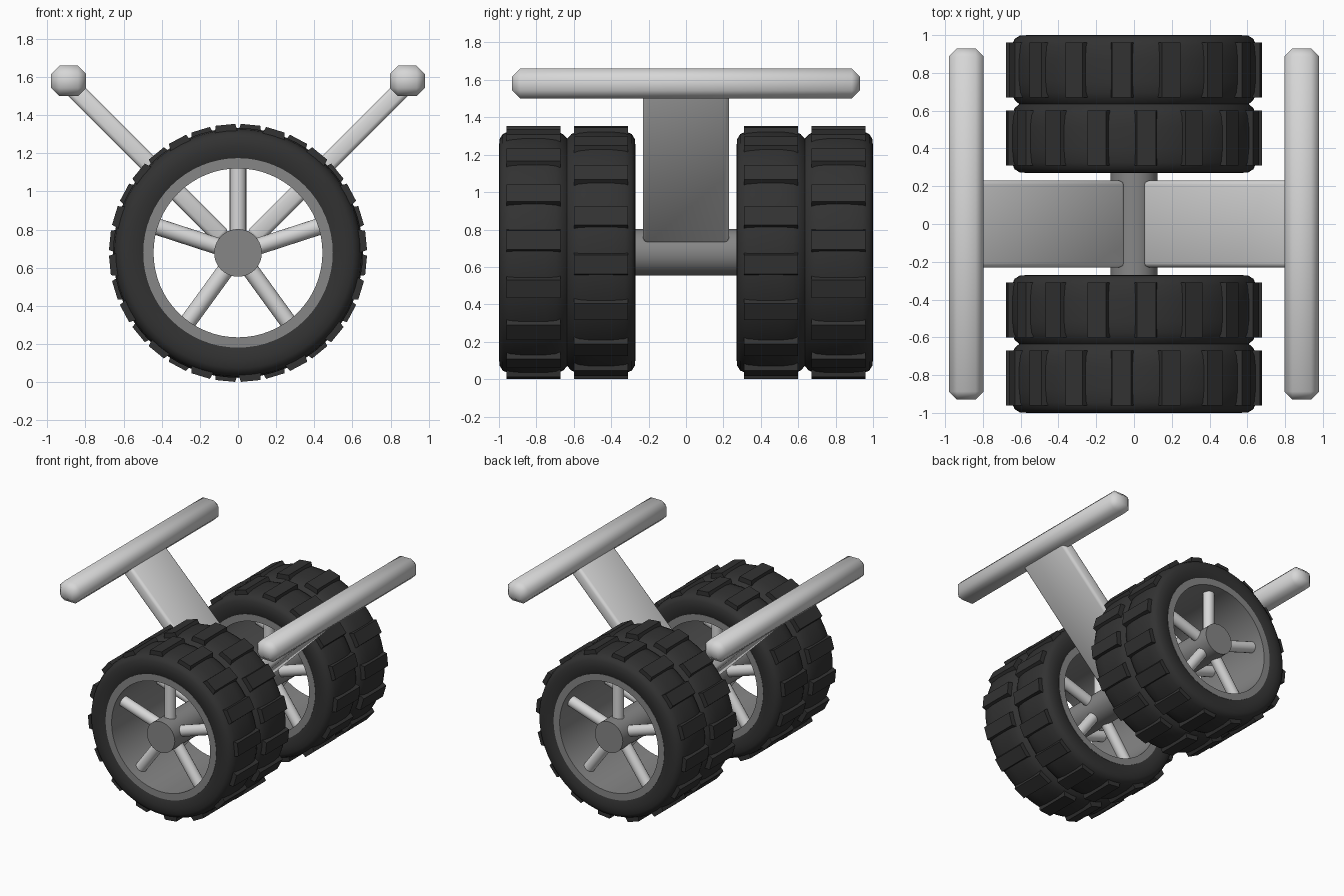
import bpy, bmesh, math
from mathutils import Matrix, Vector

if "Cube" in bpy.data.objects:
    bpy.data.objects.remove(bpy.data.objects["Cube"])

CZ = 0.678  # axle height


def mat(name, v):
    m = bpy.data.materials.new(name)
    m.diffuse_color = (v, v, v, 1)
    m.use_nodes = True
    m.node_tree.nodes["Principled BSDF"].inputs["Base Color"].default_value = m.diffuse_color
    return m


RUBBER = mat("black rubber", 0.032)
GREY = mat("mid grey", 0.24)
LIGHT = mat("light grey", 0.68)


def finish(bm, name, material, angle=40):
    bmesh.ops.recalc_face_normals(bm, faces=bm.faces)
    me = bpy.data.meshes.new(name)
    bm.to_mesh(me)
    bm.free()
    me.polygons.foreach_set("use_smooth", [True] * len(me.polygons))
    me.set_sharp_from_angle(angle=math.radians(angle))
    me.materials.append(material)
    ob = bpy.data.objects.new(name, me)
    bpy.context.collection.objects.link(ob)
    return ob


def polar(r, a, y):
    return Vector((r * math.cos(a), y, CZ + r * math.sin(a)))


def revolve(name, profile, material, n=64, angle=40):
    """Closed (radius, y) profile turned around the axle."""
    bm = bmesh.new()
    rings = [[bm.verts.new(polar(r, 2 * math.pi * i / n, y)) for r, y in profile] for i in range(n)]
    m = len(profile)
    for i in range(n):
        a, b = rings[i], rings[(i + 1) % n]
        for j in range(m):
            k = (j + 1) % m
            bm.faces.new((a[j], a[k], b[k], b[j]))
    return finish(bm, name, material, angle)


def cylinder(bm, p, q, r, n):
    d = q - p
    rot = d.to_track_quat('Z', 'Y').to_matrix().to_4x4()
    bmesh.ops.create_cone(bm, cap_ends=True, segments=n, radius1=r, radius2=r, depth=d.length,
                          matrix=Matrix.Translation((p + q) / 2) @ rot)


def treads(name, y, offset):
    """Ring of 16 tapered tread blocks."""
    bm = bmesh.new()
    for k in range(16):
        a = math.radians(offset + 22.5 * k)
        u = Vector((math.cos(a), 0, math.sin(a)))
        t = Vector((-math.sin(a), 0, math.cos(a)))
        c = Vector((0, y, CZ))
        v = [bm.verts.new(c + u * r + t * w + Vector((0, h, 0)))
             for h in (-0.145, 0.145)
             for r, w in ((0.62, -0.064), (0.62, 0.064), (0.675, 0.051), (0.675, -0.051))]
        for f in ((0, 1, 2, 3), (4, 5, 6, 7), (0, 1, 5, 4), (1, 2, 6, 5), (2, 3, 7, 6), (3, 0, 4, 7)):
            bm.faces.new([v[i] for i in f])
    finish(bm, name, RUBBER, 25)


def box(name, size, bevel, segs, matrix, angle):
    bm = bmesh.new()
    bmesh.ops.create_cube(bm, size=1)
    bmesh.ops.scale(bm, vec=size, verts=bm.verts)
    bmesh.ops.bevel(bm, geom=bm.edges[:], offset=bevel, segments=segs, profile=0.5, affect='EDGES')
    bm.transform(matrix)
    finish(bm, name, LIGHT, angle)


# Wheels
for s, side in ((-1, "front"), (1, "back")):
    half = [(0.49, 0.35), (0.515, 0.36), (0.56, 0.365), (0.605, 0.362), (0.632, 0.345),
            (0.648, 0.31), (0.655, 0.24), (0.655, 0.12), (0.648, 0.06), (0.632, 0.022)]
    profile = half + [(0.608, 0.0)] + [(r, -y) for r, y in reversed(half)]
    revolve(side + "_tire", [(r, s * 0.635 + y) for r, y in profile], RUBBER, angle=60)
    revolve(side + "_rim", [(r, s * 0.635 + y) for r, y in
                            ((0.443, 0.355), (0.497, 0.355), (0.497, -0.355), (0.443, -0.355))], GREY)
    treads(side + "_outer_treads", s * 0.815, 5.6)
    treads(side + "_inner_treads", s * 0.455, -5.6)

    # Two rows of five spokes
    bm = bmesh.new()
    for y in (0.87, 0.40):
        for k in range(5):
            a = math.radians(90 + 72 * k)
            cylinder(bm, polar(0.08, a, s * y), polar(0.455, a, s * y), 0.044, 16)
    finish(bm, side + "_spokes", LIGHT)

# Axle with hub ends
bm = bmesh.new()
cylinder(bm, Vector((0, -0.99, CZ)), Vector((0, 0.99, CZ)), 0.125, 40)
finish(bm, "axle", GREY)

# Slanted arms and the long bars they carry
for s, side in ((-1, "left"), (1, "right")):
    p, q = Vector((s * 0.08, 0, CZ + 0.08)), Vector((s * 0.87, 0, CZ + 0.87))
    M = Matrix.Translation((p + q) / 2) @ Matrix.Rotation(-s * math.pi / 4, 4, 'Y')
    box(side + "_arm", ((q - p).length, 0.46, 0.095), 0.022, 2, M, 50)
    box(side + "_bar", (0.184, 1.86, 0.16), 0.043, 1, Matrix.Translation((s * 0.888, 0, 1.58)), 60)
